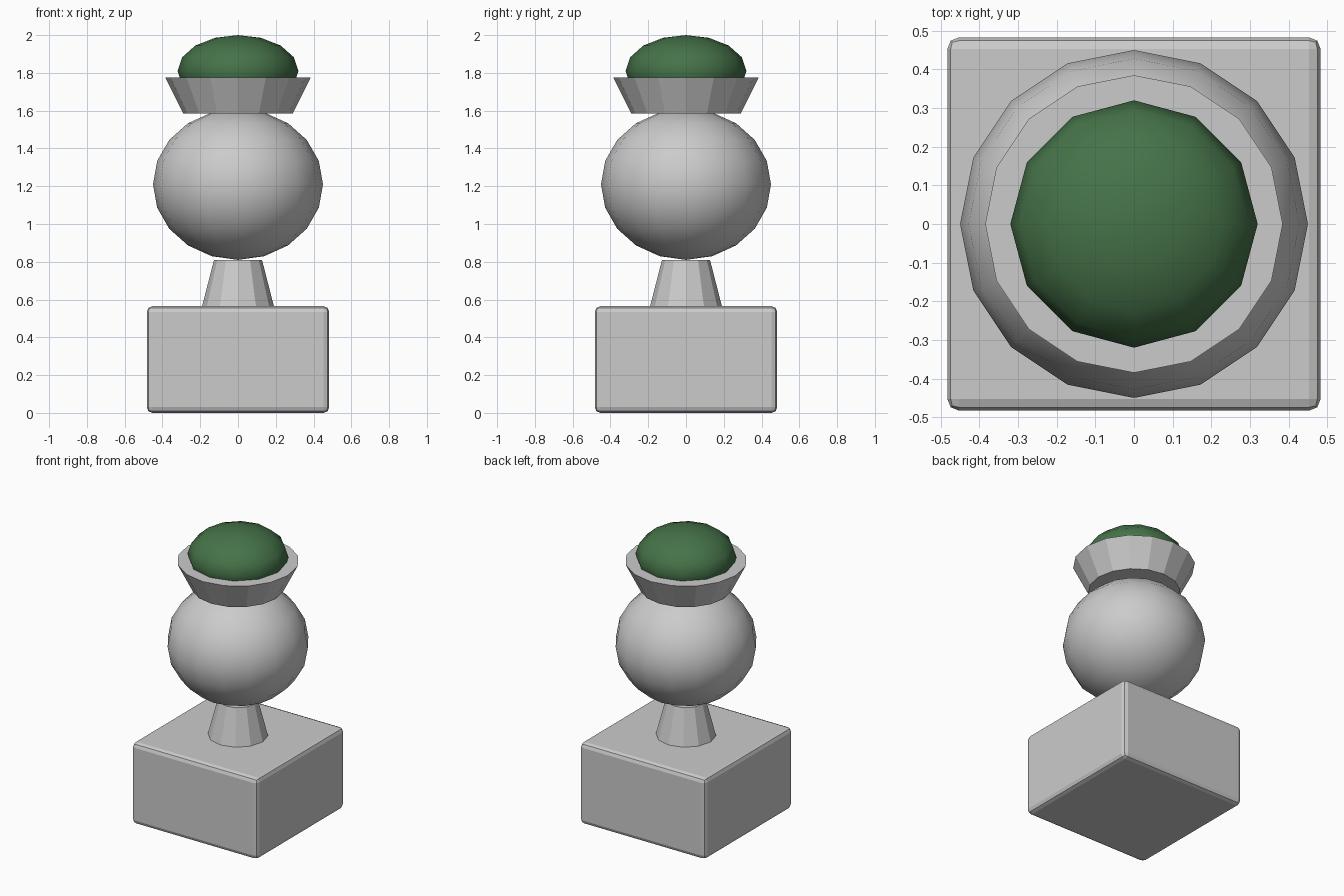
import bpy

if "Cube" in bpy.data.objects:
    bpy.data.objects.remove(bpy.data.objects["Cube"])

def frustum(name, sides, r_low, r_high, z0, z1):
    bpy.ops.mesh.primitive_cone_add(vertices=sides, radius1=r_low, radius2=r_high,
                                    depth=z1 - z0, location=(0, 0, (z0 + z1) / 2))
    bpy.context.object.name = name
    return bpy.context.object

def ellipsoid(name, segments, rings, r, half_height, z):
    bpy.ops.mesh.primitive_uv_sphere_add(segments=segments, ring_count=rings,
                                         radius=1, location=(0, 0, z))
    ob = bpy.context.object
    ob.name = name
    ob.scale = (r, r, half_height)
    bpy.ops.object.transform_apply(location=False, rotation=False, scale=True)
    bpy.ops.object.shade_smooth()
    return ob

# square plinth with softened edges
bpy.ops.mesh.primitive_cube_add(size=1, location=(0, 0, 0.2825))
plinth = bpy.context.object
plinth.name = "plinth"
plinth.scale = (0.966, 0.966, 0.565)
bpy.ops.object.transform_apply(location=False, rotation=False, scale=True)
bevel = plinth.modifiers.new("soft_edges", "BEVEL")
bevel.width = 0.03
bevel.segments = 2

# tapered stem, round bowl and flared rim
frustum("stem", 12, 0.19, 0.127, 0.565, 0.81)
ellipsoid("bowl", 16, 10, 0.45, 0.40, 1.21)
frustum("rim", 16, 0.29, 0.385, 1.585, 1.775)

# green planting mound
mound = ellipsoid("mound", 12, 8, 0.32, 0.19, 1.81)
green = bpy.data.materials.new("leaf_green")
green.diffuse_color = (0.06, 0.17, 0.065, 1)
green.use_nodes = True
green.node_tree.nodes["Principled BSDF"].inputs["Base Color"].default_value = green.diffuse_color
mound.data.materials.append(green)
